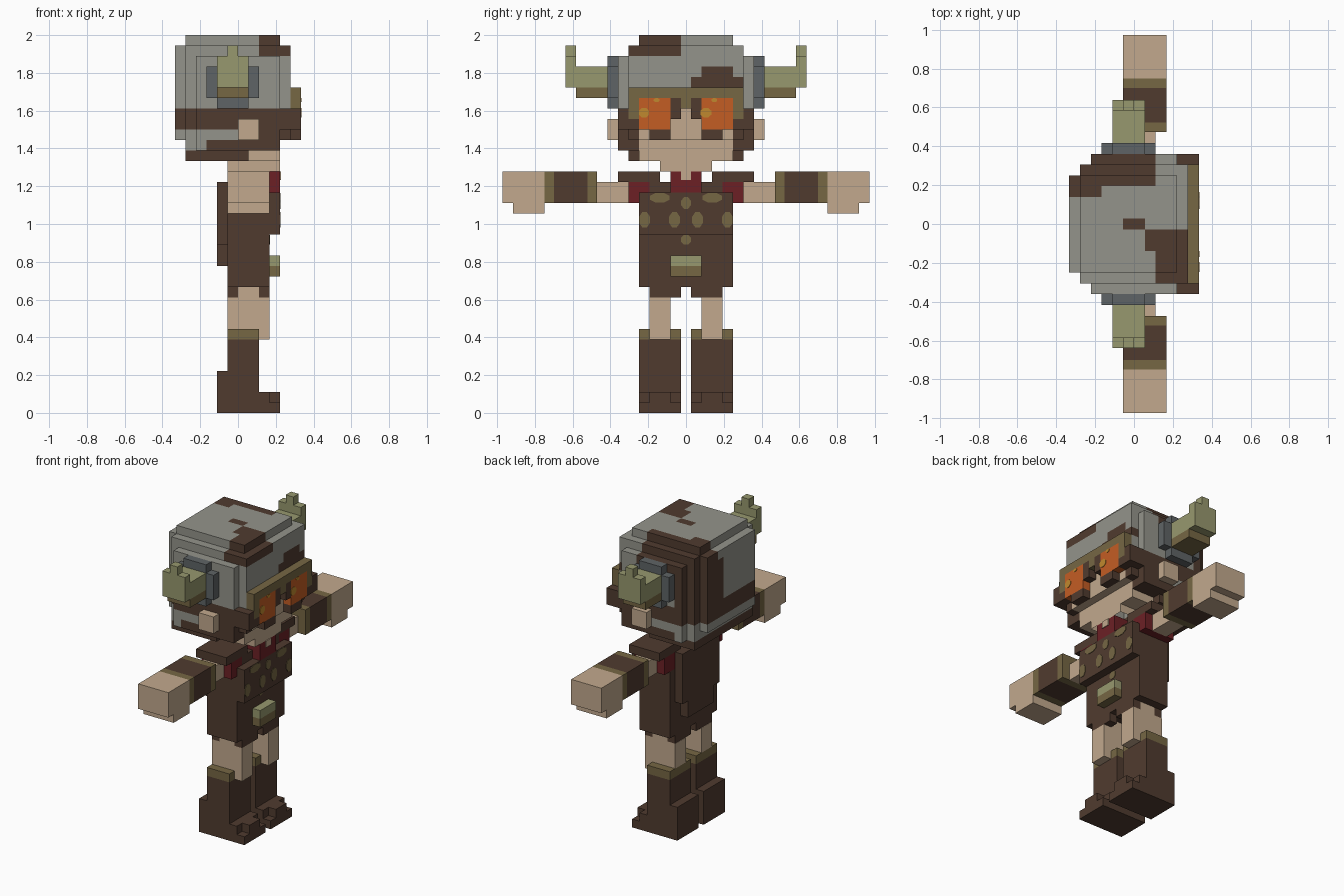
import bpy, bmesh, math

if "Cube" in bpy.data.objects:
    bpy.data.objects.remove(bpy.data.objects["Cube"])

U = 1 / 18  # one block


def lin(c):
    c /= 255
    return c / 12.92 if c <= 0.04045 else ((c + 0.055) / 1.055) ** 2.4


PALETTE = {
    "brown": (80, 59, 47), "skin": (194, 169, 141), "grey": (148, 148, 139),
    "orange": (196, 93, 36), "red": (108, 32, 37), "olive_brown": (118, 103, 68),
    "horn_green": (151, 152, 110), "blue_grey": (95, 100, 102), "yellow": (192, 137, 46),
}
MATS = {}
for n, rgb in PALETTE.items():
    MATS[n] = bpy.data.materials.new(n)
    MATS[n].diffuse_color = (*[lin(c) for c in rgb], 1)
NAMES = list(PALETTE)


def finish(name, bm, mats):
    me = bpy.data.meshes.new(name)
    bm.to_mesh(me)
    bm.free()
    for m in mats:
        me.materials.append(MATS[m])
    ob = bpy.data.objects.new(name, me)
    bpy.context.collection.objects.link(ob)
    return ob


def box(name, mat, x0, x1, y0, y1, z0, z1):
    bm = bmesh.new()
    bmesh.ops.create_cube(bm, size=1)
    for v in bm.verts:
        v.co = ((x0 + (v.co.x + .5) * (x1 - x0)) * U,
                (y0 + (v.co.y + .5) * (y1 - y0)) * U,
                (z0 + (v.co.z + .5) * (z1 - z0)) * U)
    return finish(name, bm, [mat])


def pair(name, mat, x0, x1, y0, y1, z0, z1):
    box(name + "_left", mat, x0, x1, y0, y1, z0, z1)
    box(name + "_right", mat, x0, x1, -y1, -y0, z0, z1)


def spot(name, mat, x, y, z, ry, rz):
    """Thin eight-sided plate on a forward-facing surface."""
    bm = bmesh.new()
    bmesh.ops.create_cone(bm, cap_ends=True, segments=8, radius1=1, radius2=1, depth=1)
    for v in bm.verts:
        a = math.atan2(v.co.y, v.co.x) + math.pi / 8
        v.co = ((x + v.co.z * .12) * U, (y + math.cos(a) * ry) * U, (z + math.sin(a) * rz) * U)
    bmesh.ops.recalc_face_normals(bm, faces=bm.faces)
    finish(name, bm, [mat])


# Boots and legs
pair("boot_shaft", "brown", -1, 2, .5, 4.5, 4, 7)
pair("boot_foot", "brown", -2, 2, .5, 4.5, 0, 4)
pair("boot_toe", "brown", 2, 3, .5, 4.5, 0, 2)
pair("boot_tip", "brown", 3, 4, .5, 4.5, 0, 1)
pair("boot_tip_cap", "brown", 3, 4, 1.5, 3.5, 1, 2)
pair("boot_cuff", "olive_brown", -1, 2, .5, 4.5, 7, 8)
pair("leg", "skin", -1.02, 3, 1.5, 3.5, 8, 11)
pair("knee_front", "skin", 2, 3, 1.5, 3.5, 7, 8)
pair("leg_top", "skin", 0, 2, 1.5, 3.5, 11, 12)
pair("hem_front", "brown", 2, 3, .5, 3.5, 11, 12)
pair("hem_back", "brown", -1, 0, .5, 3.5, 11, 12)

# Torso, chest armour, back panel and pouch
box("torso", "brown", -1, 3, -4.5, 4.5, 12, 20)
box("upper_torso", "brown", -1, 3, -3.5, 3.5, 20, 22)
box("chest_plate", "brown", 3, 4, -4.5, 4.5, 17, 21)
box("back_panel", "brown", -2, -1, -3.5, 3.5, 16, 22)
box("back_panel_tail", "brown", -2, -1, -2.5, 2.5, 14, 16)
box("pouch", "olive_brown", 3, 4, -1.5, 1.5, 13, 14)
box("pouch_flap", "horn_green", 3, 4, -1.5, 1.5, 14, 15)
for s in (-1, 1):
    spot("chest_spot_outer", "olive_brown", 4, s * 3.95, 18.4, .55, .8)
    spot("chest_spot_inner", "olive_brown", 4, s * 1.1, 18.4, .55, .8)
    spot("chest_spot_top", "olive_brown", 4, s * 2.5, 20.5, 1, .5)
spot("chest_spot_middle", "olive_brown", 4, 0, 20, .5, .6)
spot("belly_spot", "olive_brown", 3, 0, 16.5, .5, .5)

# Neck, scarf and shoulders
box("scarf", "red", -1, 4, -1.5, 1.5, 21, 23)
box("throat", "skin", 3, 4.1, -.5, .5, 22.2, 23)
pair("shoulder_pad", "brown", -1, 3, 2.5, 6.5, 22, 23)
pair("sleeve_red", "red", -1, 3, 3.5, 5.5, 20, 22)

# Arms
pair("arm", "skin", 0, 2, 5.5, 8.5, 20, 22)
pair("bracer_inner_trim", "olive_brown", -1, 3, 8.5, 9.4, 20, 23)
pair("bracer", "brown", -1, 3, 9.4, 12.6, 20, 23)
pair("bracer_outer_trim", "olive_brown", -1, 3, 12.6, 13.5, 20, 23)
pair("hand", "skin", -1, 3, 13.5, 17.5, 20, 23)
pair("fingers", "skin", -1, 3, 13.5, 16.5, 19, 20)


# Head, helmet and goggles as blocks: returns the colour of a cell or None
def head_cell(i, j, k):
    a = abs(j)
    if k == 23:
        return "skin" if -1 <= i <= 3 and a <= 2 else None
    if k == 24:
        if not -5 <= i <= 3 or a > (4 if i > 0 else 5):
            return None
        return "skin" if i > 0 and a <= 4 else "brown"
    plan = {-6: 4, -5: 5, 4: 5}.get(i, 6 if -4 <= i <= 3 else -1)
    if k == 25:
        if not -5 <= i <= 3 or a > plan:
            return None
        return "skin" if i >= 0 and a <= 4 else "grey" if i < -3 else "brown"
    if i == 5:  # goggles
        if k == 26:
            return "brown" if 2 <= a <= 3 else None
        if k > 30 or a > (6 if k < 29 else 5):
            return None
        if k < 30 and 2 <= a <= 4:
            return "orange"
        if k < 28 and a <= 1 or k == 28 and a == 0:
            return None
        return "olive_brown" if k == 30 or (k >= 28 and a == 5) or (k == 29 and a == 0) else "brown"
    if k == 26:
        if a > plan:
            return None
        return "skin" if i > 1 and a <= 4 else "brown" if i > 1 else "grey"
    if k < 29:  # strap
        if a > (6 if i == 4 else plan):
            return None
        return "skin" if i == 4 and a <= 1 else "brown"
    if a > plan or k > 35:
        return None
    if k == 34 and a > 5 or k == 35 and (a > 4 or not -5 <= i <= 3):
        return None
    # rusty patches on the helmet
    rust = ((k >= 34 and -5 <= j <= -1 and i >= (1 if j >= -2 else 2))
            or (k == 35 and i in (-1, 0) and j == 0)
            or (i == 4 and k in (31, 32) and 1 + (k == 32) <= j <= 5 - (k == 32))
            or (i <= -4 and j >= 3) or (i == -6 and j >= 2 and k < 34)
            or (k >= 33 and j >= 4 and i <= 1))
    return "brown" if rust else "grey"


SIDES = [((1, 0, 0), ((1, 0, 0), (1, 1, 0), (1, 1, 1), (1, 0, 1))),
         ((-1, 0, 0), ((0, 0, 0), (0, 0, 1), (0, 1, 1), (0, 1, 0))),
         ((0, 1, 0), ((0, 1, 0), (0, 1, 1), (1, 1, 1), (1, 1, 0))),
         ((0, -1, 0), ((0, 0, 0), (1, 0, 0), (1, 0, 1), (0, 0, 1))),
         ((0, 0, 1), ((0, 0, 1), (1, 0, 1), (1, 1, 1), (0, 1, 1))),
         ((0, 0, -1), ((0, 0, 0), (0, 1, 0), (1, 1, 0), (1, 0, 0)))]
bm = bmesh.new()
for i in range(-6, 6):
    for j in range(-6, 7):
        for k in range(23, 36):
            col = head_cell(i, j, k)
            if not col:
                continue
            for (dx, dy, dz), quad in SIDES:
                if not head_cell(i + dx, j + dy, k + dz):
                    f = bm.faces.new([bm.verts.new(((i + x) * U, (j - .5 + y) * U, (k + z) * U))
                                      for x, y, z in quad])
                    f.material_index = NAMES.index(col)
bmesh.ops.remove_doubles(bm, verts=bm.verts, dist=1e-4)
finish("head_and_helmet", bm, NAMES)

# Lens glints
for y, z, r in ((-4, 28.6, .5), (-2.8, 29.8, .3), (1.9, 28.6, .55), (2.7, 29.8, .3)):
    spot("lens_glint", "yellow", 6, y, z, r, min(r, .5) if z < 29 else .2)

# Ears, horn mounts and horns
pair("ear", "skin", 0, 2, 6.5, 7.5, 26, 28)
pair("horn_mount", "blue_grey", -3, 2, 6.5, 7.5, 30, 33)
pair("horn_mount_top", "blue_grey", -2, 1, 6.5, 7.5, 33, 34)
pair("horn_mount_bottom", "blue_grey", -2, 1, 6.5, 7.5, 29, 30)
pair("horn_underside", "olive_brown", -2, 1, 7.5, 10.5, 30, 31)
pair("horn_base", "horn_green", -2, 1, 7.5, 9.5, 31, 33)
pair("horn_bend", "horn_green", -2, 1, 9.5, 11.5, 31, 33)
pair("horn_upper", "horn_green", -2, 1, 10.5, 11.5, 33, 34)
pair("horn_tip", "horn_green", -1, 0, 10.5, 11.5, 34, 35)

for m in bpy.data.materials:
    if m.users and not m.is_grease_pencil:
        m.use_nodes = True
        m.node_tree.nodes["Principled BSDF"].inputs["Base Color"].default_value = m.diffuse_color
